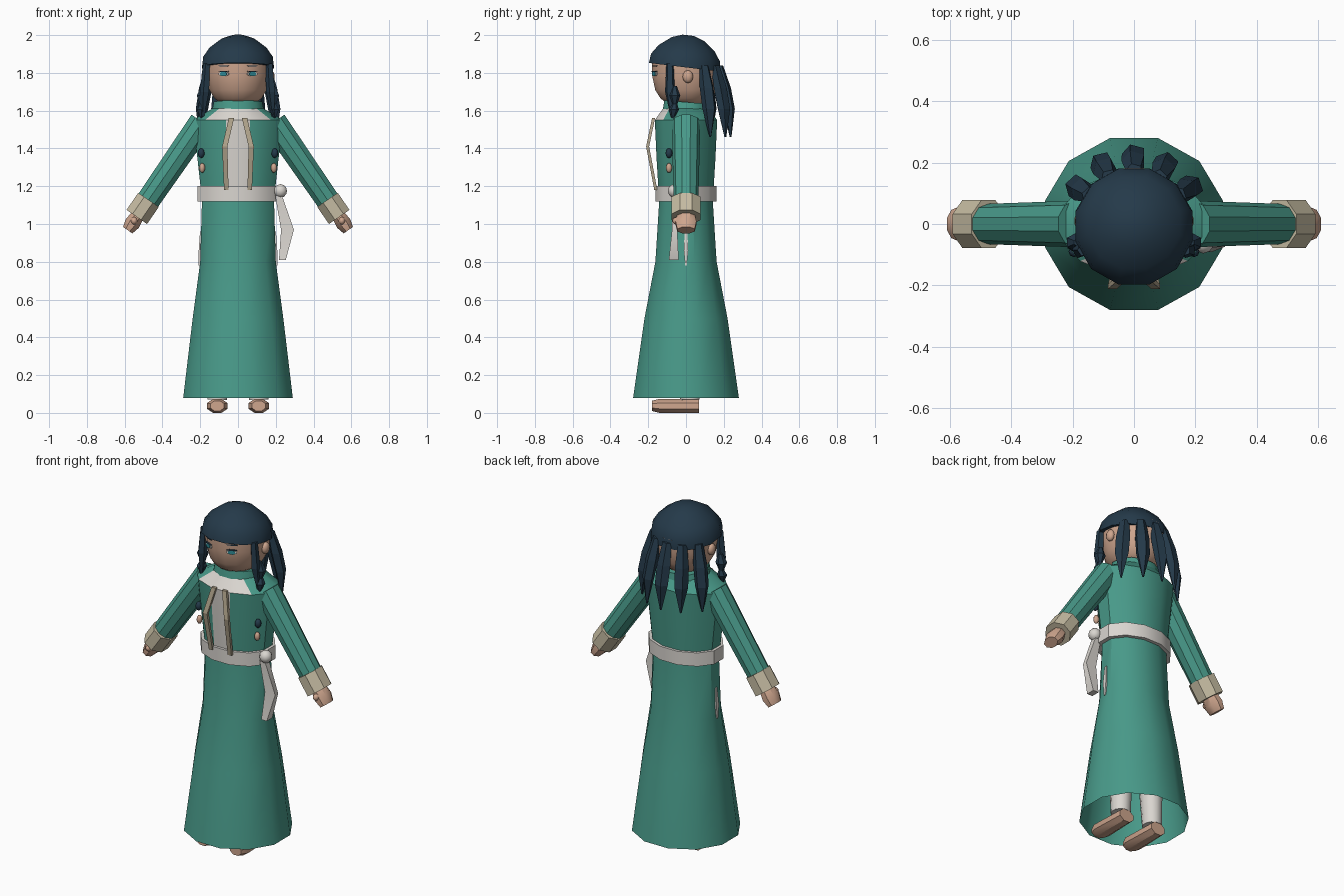
import bpy, bmesh, math
from mathutils import Vector


def material(name, rgb):
    m = bpy.data.materials.new(name)
    m.diffuse_color = (*rgb, 1)
    return m


TEAL = material("teal cloth", (0.065, 0.32, 0.25))
WHITE = material("off white cloth", (0.70, 0.67, 0.63))
BEIGE = material("beige cuff", (0.56, 0.50, 0.36))
TAN = material("tan trim", (0.44, 0.37, 0.26))
SKIN = material("skin", (0.62, 0.38, 0.27))
NAVY = material("navy hair", (0.018, 0.042, 0.068))
IRIS = material("eye teal", (0.03, 0.27, 0.32))


def loft(name, mat, rings, n=12, ref=(0, 1, 0), axis=None, caps=True, smooth=35):
    """Rings of (centre, half width, half depth) joined along an axis; flats face the axes."""
    d = Vector(axis) if axis else Vector(rings[-1][0]) - Vector(rings[0][0])
    d.normalize()
    u = Vector(ref).cross(d).normalized()
    v = d.cross(u)
    k = 1 / math.cos(math.pi / n)
    bm = bmesh.new()
    loops = []
    for c, rx, ry in rings:
        loop = []
        for i in range(n):
            a = 2 * math.pi * (i + 0.5) / n
            loop.append(bm.verts.new(Vector(c) + u * (rx * k * math.cos(a)) + v * (ry * k * math.sin(a))))
        loops.append(loop)
    for a, b in zip(loops, loops[1:]):
        for i in range(n):
            j = (i + 1) % n
            bm.faces.new((a[i], a[j], b[j], b[i]))
    if caps:
        bm.faces.new(loops[0][::-1])
        bm.faces.new(loops[-1])
    return finish(name, mat, bm, smooth)


def finish(name, mat, bm, smooth=35):
    me = bpy.data.meshes.new(name)
    bm.to_mesh(me)
    bm.free()
    me.materials.append(mat)
    if smooth:
        me.shade_smooth()
        me.set_sharp_from_angle(angle=math.radians(smooth))
    ob = bpy.data.objects.new(name, me)
    bpy.context.collection.objects.link(ob)
    return ob


def ball(name, mat, c, r, seg=10):
    bm = bmesh.new()
    bmesh.ops.create_uvsphere(bm, u_segments=seg, v_segments=6, radius=1)
    for v in bm.verts:
        v.co = Vector((v.co.x * r[0] + c[0], v.co.y * r[1] + c[1], v.co.z * r[2] + c[2]))
    return finish(name, mat, bm, 60)


# Robe: open flared skirt, then the coat body
loft("skirt", TEAL, [((0, 0, 0.08), 0.29, 0.28), ((0, 0, 0.5), 0.24, 0.22),
                     ((0, 0, 0.8), 0.2, 0.162), ((0, 0, 1.15), 0.19, 0.14)], caps=False)
coat = loft("coat", TEAL, [((0, 0, 1.12), 0.19, 0.142), ((0, 0, 1.35), 0.215, 0.156),
                           ((0, 0, 1.55), 0.24, 0.165), ((0, 0, 1.62), 0.12, 0.115)])
# White shirt front: centre panel, widening across the front of the shoulders
coat.data.materials.append(WHITE)
for f in coat.data.polygons:
    c = f.center
    if c.y < -0.05 and (abs(c.x) < 0.03 or (c.z > 1.56 and abs(c.x) < 0.11)):
        f.material_index = 1
loft("collar", TEAL, [((0, 0.005, 1.585), 0.14, 0.13), ((0, 0.005, 1.645), 0.128, 0.12)], axis=(0, 0.08, 1))
loft("neck", SKIN, [((0, 0, 1.6), 0.075, 0.075), ((0, 0, 1.68), 0.075, 0.075)])

# Belt with knot and hanging sash
loft("belt", WHITE, [((0, 0, 1.12), 0.215, 0.162), ((0, 0, 1.2), 0.215, 0.162)])
ball("sash_knot", WHITE, (0.225, -0.06, 1.175), (0.036, 0.036, 0.036))
loft("sash_tail", WHITE, [((0.215, -0.06, 1.15), 0.018, 0.018), ((0.262, -0.06, 0.97), 0.034, 0.014),
                          ((0.235, -0.065, 0.81), 0.018, 0.026)], n=4, axis=(0, 0, 1))

# Head
loft("face", SKIN, [((0, 0, 1.635), 0.085, 0.095), ((0, 0, 1.665), 0.125, 0.135), ((0, 0, 1.71), 0.152, 0.163),
                    ((0, 0, 1.79), 0.17, 0.18), ((0, 0, 1.86), 0.17, 0.18)], n=16, smooth=50)
loft("hair_cap", NAVY, [((0, -0.008 + 0.12 * h, 1.83 + h), r, r) for h, r in
                        ((0, 0.19), (0.05, 0.184), (0.1, 0.15), (0.15, 0.085), (0.169, 0.03))],
     axis=(0, 0.12, 1), smooth=50)

# Back hair locks, fanned around the head
for i, deg in enumerate((33, 62, 90, 118, 147)):
    a = math.radians(deg)
    out = Vector((math.cos(a), math.sin(a), 0))

    def at(r, z):
        return out * r + Vector((0, 0, z))
    loft("back_lock_%d" % i, NAVY, [(at(0.175, 1.84), 0.022, 0.018), (at(0.205, 1.72), 0.033, 0.028),
                                    (at(0.228, 1.61), 0.032, 0.026), (at(0.236, 1.46), 0.004, 0.004)],
         n=5, ref=out, axis=(0, 0, 1), smooth=0)

for s, side in ((1, "right"), (-1, "left")):
    # Eyes, brows and ears
    nrm = Vector((s * 0.42, -0.9, 0)).normalized()
    p = Vector((s * 0.075, -0.165, 1.795))
    for part, mat, off, w, h, dz in (("eye_white", WHITE, 0.004, 0.029, 0.012, 0),
                                     ("iris", IRIS, 0.007, 0.019, 0.012, 0),
                                     ("lash", NAVY, 0.008, 0.028, 0.0025, 0.013),
                                     ("brow", NAVY, 0.003, 0.03, 0.003, 0.042)):
        q = p + Vector((0, 0, dz))
        loft(side + "_" + part, mat, [(q - nrm * 0.002, w, h), (q + nrm * off, w, h)],
             n=8, ref=(0, 0, 1))
    ball(side + "_ear", SKIN, (s * 0.175, 0.01, 1.78), (0.02, 0.028, 0.034))

    # Front locks: thin strand plus a beaded strand
    loft(side + "_front_lock", NAVY, [((s * 0.165, -0.085, 1.85), 0.016, 0.016), ((s * 0.175, -0.085, 1.7), 0.022, 0.022),
                                      ((s * 0.185, -0.075, 1.57), 0.006, 0.006)], n=5, axis=(0, 0, 1), smooth=0)
    loft(side + "_bead_lock", NAVY, [((s * 0.185, -0.06, 1.73), 0.01, 0.01), ((s * 0.19, -0.06, 1.68), 0.028, 0.026),
                                     ((s * 0.19, -0.06, 1.635), 0.012, 0.012), ((s * 0.192, -0.065, 1.605), 0.024, 0.024),
                                     ((s * 0.192, -0.07, 1.56), 0.006, 0.006)], n=6, axis=(0, 0, 1), smooth=0)

    # Coat trim strips and side buttons
    loft(side + "_trim", TAN, [((s * 0.035, -0.172, 1.56), 0.014, 0.008), ((s * 0.07, -0.203, 1.41), 0.014, 0.008),
                               ((s * 0.062, -0.16, 1.18), 0.012, 0.008)], n=4, axis=(0, 0, 1), smooth=0)
    ball(side + "_upper_button", NAVY, (s * 0.195, -0.09, 1.375), (0.018, 0.018, 0.026), 8)
    ball(side + "_lower_button", SKIN, (s * 0.19, -0.09, 1.297), (0.016, 0.016, 0.026), 8)

    # Sleeve, cuff, hand and thumb along one arm axis
    d = Vector((s * 0.567, 0, -0.824))
    start = Vector((s * 0.19, 0, 1.54))

    def arm(t):
        return start + d * t
    loft(side + "_sleeve", TEAL, [(arm(0), 0.068, 0.072), (arm(0.53), 0.062, 0.062)], n=10)
    loft(side + "_cuff", BEIGE, [(arm(0.5), 0.066, 0.078), (arm(0.61), 0.066, 0.078)], n=8)
    loft(side + "_hand", SKIN, [(arm(0.6), 0.034, 0.046), (arm(0.65), 0.042, 0.055),
                                (arm(0.695), 0.03, 0.046)], n=8)
    ball(side + "_thumb", SKIN, arm(0.635) + Vector((0, -0.05, 0)), (0.018, 0.022, 0.02), 8)

    # Side slit ribbon, trousers and foot
    loft(side + "_slit_ribbon", WHITE, [((s * 0.203, 0, 0.78), 0.006, 0.004), ((s * 0.198, 0, 0.86), 0.01, 0.012),
                                        ((s * 0.196, 0, 0.96), 0.005, 0.007)], n=4, axis=(0, 0, 1), smooth=0)
    loft(side + "_trouser_leg", WHITE, [((s * 0.11, 0.02, 0.07), 0.052, 0.052), ((s * 0.095, 0, 0.85), 0.08, 0.085)])
    loft(side + "_foot", SKIN, [((s * 0.11, -0.18, 0.037), 0.036, 0.027), ((s * 0.11, -0.14, 0.037), 0.054, 0.037),
                                ((s * 0.11, 0.07, 0.037), 0.046, 0.037)], n=8, ref=(0, 0, 1), axis=(0, 1, 0))
